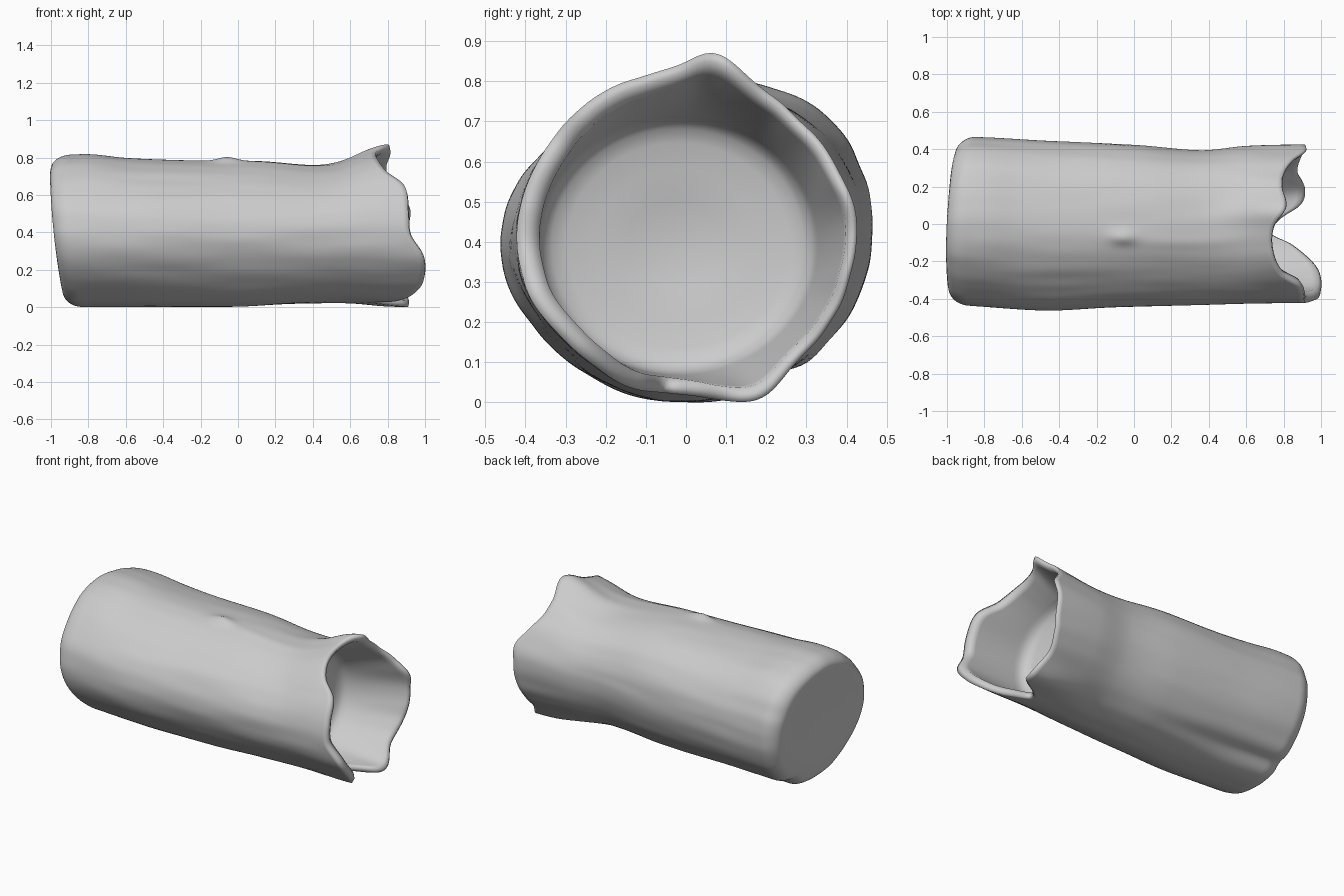
import bpy, bmesh, math
from mathutils import noise, Vector

if "Cube" in bpy.data.objects:
    bpy.data.objects.remove(bpy.data.objects["Cube"])

N = 180          # points around
L = 90           # rings along the bark


def curve(tab, x):
    """Smooth interpolation through (x, value) pairs."""
    x = min(max(x, tab[0][0]), tab[-1][0])
    i = 0
    while i < len(tab) - 2 and x > tab[i + 1][0]:
        i += 1

    def slope(k):
        a, b = tab[max(k - 1, 0)], tab[min(k + 1, len(tab) - 1)]
        return (b[1] - a[1]) / (b[0] - a[0])
    (x0, y0), (x1, y1) = tab[i], tab[i + 1]
    h = x1 - x0
    t = (x - x0) / h
    return ((2*t**3 - 3*t*t + 1) * y0 + (t**3 - 2*t*t + t) * h * slope(i)
            + (3*t*t - 2*t**3) * y1 + (t**3 - t*t) * h * slope(i + 1))


def bump(d, w):
    return math.exp(-(d / w) ** 2)


def ang(a, b):
    return (a - b + 180) % 360 - 180


# Silhouettes along the log
TOP = [(-1, .825), (-.8, .835), (-.6, .815), (-.3, .804), (.1, .80), (.4, .777), (.55, .79), (.7, .84), (.8, .862), (1, .87)]
BOT = [(-1, .022), (-.8, .019), (0, .02), (.3, .036), (.6, .042), (.85, .032), (1, .03)]
BACK = [(-1, .455), (-.85, .465), (-.4, .442), (0, .422), (.35, .392), (.6, .417), (1, .43)]
FRONT = [(-1, -.43), (-.5, -.462), (-.1, -.446), (.4, -.432), (1, -.42)]
# Broken edge: angle from +y through +z, against x
RIM = [(0, .91), (15, .915), (30, .85), (45, .80), (60, .79), (78, .81), (92, .745), (110, .74), (130, .79),
       (145, .89), (165, .91), (180, .92), (200, .99), (225, .99), (240, .94), (254, .84), (263, .73),
       (274, .78), (284, .89), (295, .91), (312, .87), (330, .89), (345, .91), (360, .91)]


def section(x, a):
    """Outer bark point (y, z) at length x and angle a in degrees."""
    t, b, f, k = curve(TOP, x), curve(BOT, x), curve(FRONT, x), curve(BACK, x)
    c, s = math.cos(math.radians(a)), math.sin(math.radians(a))
    e = min(max((x - .35) / .45, 0), 1)
    e = e * e * (3 - 2 * e)
    r = 1 - .035 * bump(ang(a, 222), 26)                    # flattened front underside
    r -= .045 * bump(ang(a, 132), 24) * (1 - .5 * e)         # flatter upper front
    r += .05 * bump(ang(a, 46), 22) * (1 - e)                # fuller upper back
    r -= .055 * bump(ang(a, 298), 7) * bump(x + .85, .65)    # long groove below
    r -= e * .055 * bump(ang(a, 40), 26)
    r += e * (.08 * bump(ang(a, 81), 10) + .085 * bump(ang(a, 292), 12))
    r += e * .01 * bump(ang(a, 318), 16)
    r += .06 * bump(ang(a, 98), 5) * bump(x + .06, .07)      # knot
    r += .02 * bump(ang(a, 101), 5) * bump(x - .22, .28)
    r += .012 * noise.noise(Vector((x * 1.3, c * 2.6, s * 2.6)))
    r += .008 * noise.noise(Vector((x * 2.5 + 9, c * 5, s * 5)))
    mid = .43 + .02 * c                                      # widest height
    return (f + k) / 2 + (k - f) / 2 * c * r, mid + (t - mid if s > 0 else mid - b) * s * r


def cap_x(y, z):
    return -.966 - .085 * (z - .42) + .045 * y


def outer(a, t):
    """Side wall, with a rounded shoulder at the closed end."""
    y, z = section(-.9, a)
    x0 = cap_x(y, z)
    x = x0 + (curve(RIM, a) - x0) * t
    y, z = section(x, a)
    d = min((x - x0) / .10, 1)
    sc = 1 - .17 * (1 - math.sqrt(max(0, 1 - (1 - d) ** 2)))
    return Vector((x, y * sc, .42 + (z - .42) * sc))


def inner(a, t):
    """Cavity wall from the broken lip to the edge of the floor."""
    p = outer(a, 1)
    c, s = math.cos(math.radians(a)), math.sin(math.radians(a))
    th = .90 + .035 * c
    lip = Vector((p.x - .012, p.y * th, .42 + (p.z - .42) * th))
    base = Vector((.56, -.02 + .345 * c, .41 + .32 * s))
    return lip.lerp(base, t)


rings = []
# Closed end, slightly dished
for f in (.15, .3, .42, .5, .6, .75, .9):
    ring = []
    for i in range(N):
        p = outer(i * 360 / N, 0)
        y, z = p.y * f, .42 + (p.z - .42) * f
        ring.append(Vector((cap_x(y, z) + .02 * bump(f, .5), y, z)))
    rings.append(ring)
# Bark, with rings packed closer at the shoulder
for j in range(L + 1):
    rings.append([outer(i * 360 / N, (j / L) ** 1.35) for i in range(N)])
# Rounded lip
ring = []
for i in range(N):
    a = i * 360 / N
    m = (outer(a, 1) + inner(a, 0)) / 2
    m.x += .01
    ring.append(m)
rings.append(ring)
# Cavity wall, fillet and floor
for j in range(13):
    rings.append([inner(i * 360 / N, j / 12) for i in range(N)])
for f, x in ((.97, .53), (.91, .51), (.8, .497), (.6, .49), (.35, .475), (.15, .465)):
    ring = []
    for i in range(N):
        p = inner(i * 360 / N, 1)
        ring.append(Vector((x, -.02 + (p.y + .02) * f, .41 + (p.z - .41) * f)))
    rings.append(ring)

bm = bmesh.new()
low = min(p.z for r in rings for p in r)
for r in rings:
    for p in r:
        p.z -= low
vr = [[bm.verts.new(p) for p in r] for r in rings]
for r0, r1 in zip(vr, vr[1:]):
    for i in range(N):
        k = (i + 1) % N
        bm.faces.new((r0[i], r0[k], r1[k], r1[i]))
# Close both centres
for r in (vr[0], vr[-1]):
    c = bm.verts.new(sum((v.co for v in r), Vector()) / N)
    for i in range(N):
        bm.faces.new((r[i], r[(i + 1) % N], c))
bmesh.ops.recalc_face_normals(bm, faces=bm.faces[:])
for f in bm.faces:
    f.smooth = True
me = bpy.data.meshes.new("hollow_log")
bm.to_mesh(me)
bm.free()
log = bpy.data.objects.new("hollow_log", me)
bpy.context.collection.objects.link(log)
